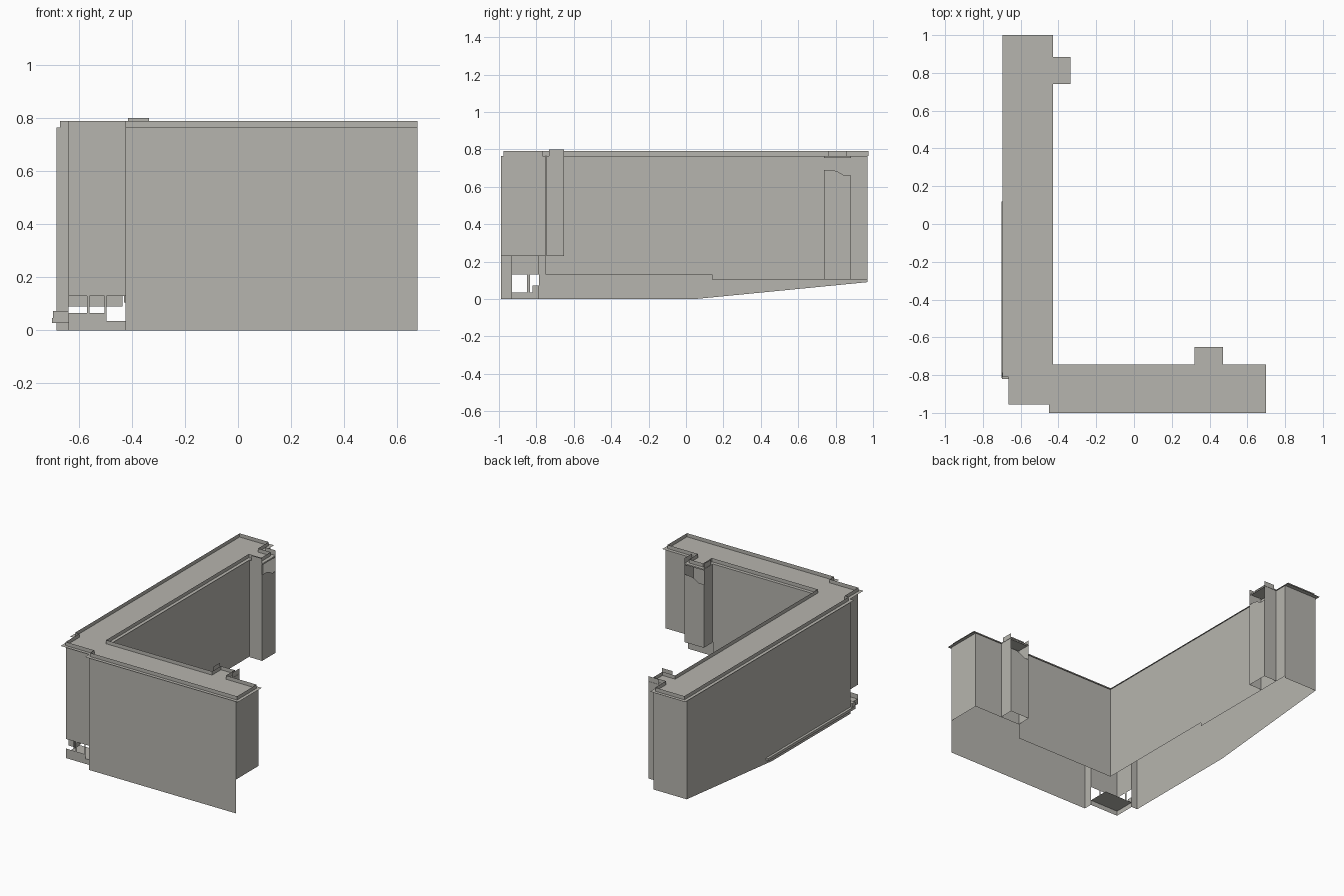
import bpy
import bmesh
from mathutils import Vector

cube = bpy.data.objects.get("Cube")
if cube:
    bpy.data.objects.remove(cube, do_unlink=True)

stone = bpy.data.materials.new("warm grey")
stone.use_nodes = True
grey = (0.47, 0.46, 0.425, 1)
stone.diffuse_color = grey
stone.node_tree.nodes["Principled BSDF"].inputs["Base Color"].default_value = grey

ROOF = 0.765


def build(name, faces):
    """One object from a list of polygons."""
    bm = bmesh.new()
    for pts in faces:
        bm.faces.new([bm.verts.new(p) for p in pts])
    bmesh.ops.remove_doubles(bm, verts=bm.verts, dist=0.0005)
    mesh = bpy.data.meshes.new(name)
    bm.to_mesh(mesh)
    bm.free()
    mesh.materials.append(stone)
    obj = bpy.data.objects.new(name, mesh)
    bpy.context.collection.objects.link(obj)
    return obj


def panel(a, b, low, high=ROOF, low_b=None):
    """Upright sheet from a to b; the bottom edge may slope."""
    end = low if low_b is None else low_b
    return [(*a, low), (*b, end), (*b, high), (*a, high)]


def box(name, lo, hi):
    bm = bmesh.new()
    bmesh.ops.create_cube(bm, size=1)
    lo, hi = Vector(lo), Vector(hi)
    for v in bm.verts:
        v.co = (lo + hi) / 2 + v.co * (hi - lo)
    mesh = bpy.data.meshes.new(name)
    bm.to_mesh(mesh)
    bm.free()
    mesh.materials.append(stone)
    bpy.context.collection.objects.link(bpy.data.objects.new(name, mesh))


def inset(outline, d):
    """Inset a counter-clockwise outline made of square corners."""
    result = []
    for i, p in enumerate(outline):
        p = Vector(p)
        e1 = (p - Vector(outline[i - 1])).normalized()
        e2 = (Vector(outline[(i + 1) % len(outline)]) - p).normalized()
        n = Vector((-e1.y - e2.y, e1.x + e2.x))
        result.append(tuple(p + n * d))
    return result


# Roof sheet with overhang, and the upright parapet around it
roof = [(-0.45, -1), (0.7, -1), (0.7, -0.745), (0.47, -0.745), (0.47, -0.65),
        (0.32, -0.65), (0.32, -0.745), (-0.43, -0.745), (-0.43, 0.74),
        (-0.335, 0.74), (-0.335, 0.885), (-0.43, 0.885), (-0.43, 1),
        (-0.695, 1), (-0.695, -0.81), (-0.665, -0.81), (-0.665, -0.955),
        (-0.45, -0.955)]
build("roof", [[(*p, ROOF) for p in roof]])
rim = inset(roof, 0.023)
build("parapet", [panel(rim[i - 1], p, ROOF, 0.79) for i, p in enumerate(rim)])

# Short wing
build("front_wall", [panel((-0.425, -0.99), (0.678, -0.99), 0),
                     panel((-0.425, -0.99), (-0.425, -0.93), 0)])
build("short_wing_end_wall", [panel((0.678, -0.99), (0.678, -0.75), 0.23)])
build("short_wing_inner_wall", [panel((-0.435, -0.75), (0.32, -0.75), 0.13),
                                panel((0.32, -0.75), (0.678, -0.75), 0.23)])

# Long wing, whose bottom edge rises towards the back
build("long_wing_outer_wall", [panel((-0.685, -0.785), (-0.685, 0.05), 0),
                               panel((-0.685, 0.05), (-0.685, 0.97), 0, low_b=0.09)])
build("long_wing_end_wall", [panel((-0.685, 0.97), (-0.435, 0.97), 0.09)])
build("long_wing_inner_wall", [panel((-0.435, -0.75), (-0.435, 0.14), 0.13),
                               panel((-0.435, 0.14), (-0.435, 0.97), 0.105)])

# Recessed corner with low openings
F, W = -0.93, -0.64
build("corner_front_wall", [
    panel((x1, F), (x2, F), z1, z2) for x1, x2, z1, z2 in (
        (W, -0.425, 0, 0.035), (W, -0.425, 0.13, ROOF),
        (W, -0.5, 0.035, 0.065), (-0.57, -0.56, 0.065, 0.13),
        (-0.504, -0.496, 0.035, 0.13))])
build("corner_side_wall", [
    panel((W, y1), (W, y2), z1, z2) for y1, y2, z1, z2 in (
        (F, -0.785, 0, 0.035), (F, -0.785, 0.13, ROOF),
        (-0.85, -0.835, 0.035, 0.13))])
build("corner_return", [panel((W, -0.785), (-0.685, -0.785), 0)])
build("corner_floor", [[(W, F, 0.033), (-0.425, F, 0.033),
                        (-0.425, -0.785, 0.033), (W, -0.785, 0.033)]])

# Low ledge along the outer side
box("ledge", (-0.702, -0.815, 0.028), (-0.685, 0.12, 0.046))
box("ledge_end", (-0.698, -0.82, 0.028), (W, -0.785, 0.072))


def shaft(name, place, low):
    """Projecting shaft: two tall fins and a face with a curved opening."""
    faces = []
    for u in (0, 0.145):
        faces.append([(*place(u, v), z) for v, z in (
            (0, low), (0.095, low), (0.095, 0.8), (0.015, 0.8), (0.015, ROOF), (0, ROOF))])
    edge = [(0.005, 0.69), (0.045, 0.69), (0.075, 0.68), (0.11, 0.66), (0.14, 0.66)]
    low_part = [(0, low), (0.145, low), (0.145, 0.66)] + edge[::-1] + [(0, 0.69)]
    lintel = [(0, 0.755), (0.145, 0.755), (0.145, ROOF), (0, ROOF)]
    for part in (low_part, lintel):
        faces.append([(*place(u, 0.095), z) for u, z in part])
    build(name, faces)


shaft("long_wing_shaft", lambda u, v: (-0.43 + v, 0.738 + u), 0.105)
shaft("short_wing_shaft", lambda u, v: (0.468 - u, -0.747 + v), 0.23)
